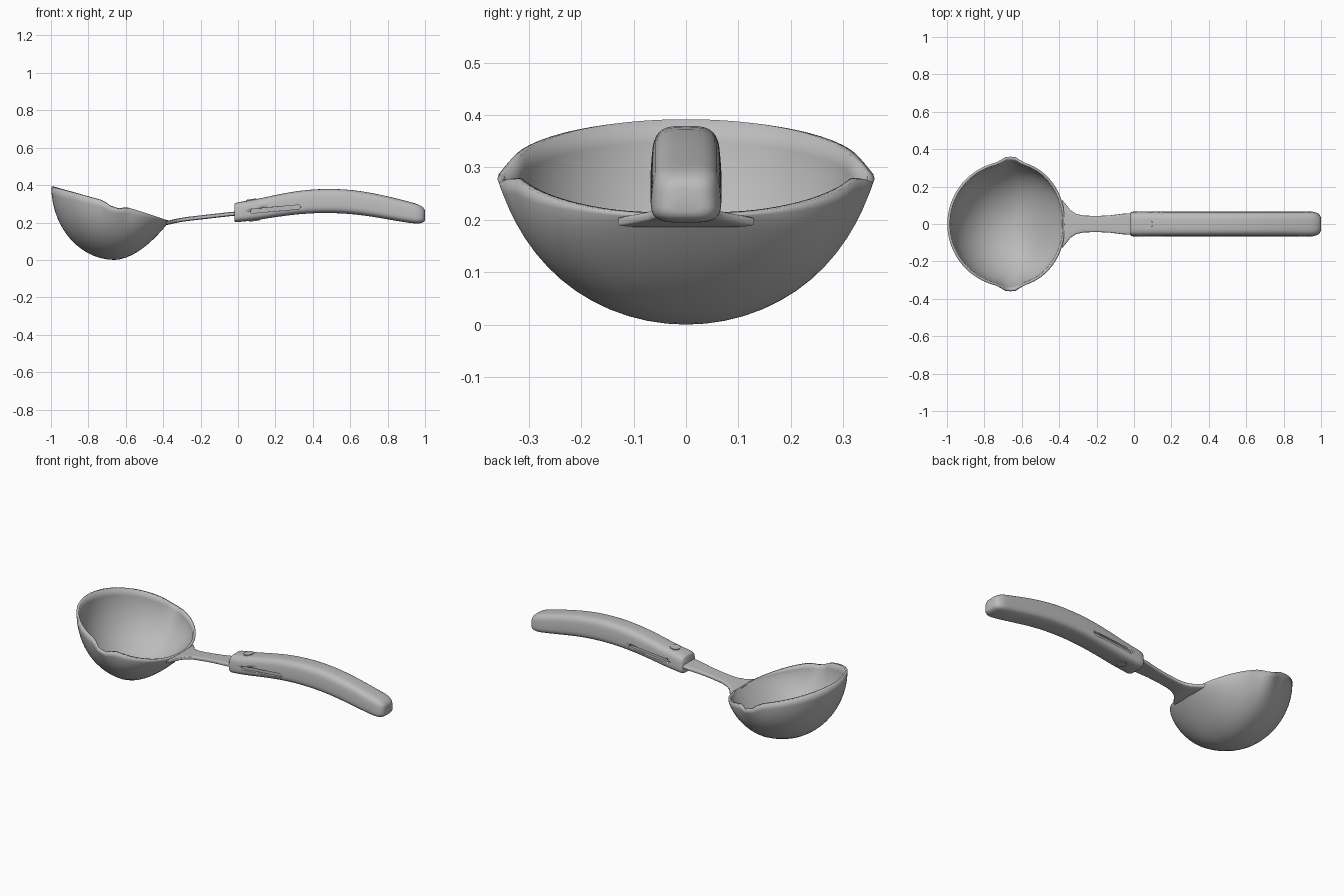
import bpy, bmesh, math
from mathutils import Matrix

cube = bpy.data.objects.get("Cube")
if cube:
    bpy.data.objects.remove(cube)

steel = bpy.data.materials.new("light grey")
steel.use_nodes = True
GREY = (0.5, 0.5, 0.5, 1)
steel.diffuse_color = GREY
steel.node_tree.nodes["Principled BSDF"].inputs["Base Color"].default_value = GREY


def finish(name, bm, angle=40):
    bmesh.ops.recalc_face_normals(bm, faces=bm.faces)
    mesh = bpy.data.meshes.new(name)
    bm.to_mesh(mesh)
    bm.free()
    mesh.materials.append(steel)
    ob = bpy.data.objects.new(name, mesh)
    bpy.context.collection.objects.link(ob)
    bpy.ops.object.select_all(action='DESELECT')
    ob.select_set(True)
    bpy.context.view_layer.objects.active = ob
    bpy.ops.object.shade_smooth_by_angle(angle=math.radians(angle))
    return ob


def loft(name, rings, angle=40):
    """Skin closed rings of equal length and cap both ends."""
    bm = bmesh.new()
    loops = [[bm.verts.new(p) for p in ring] for ring in rings]
    n = len(loops[0])
    for a, b in zip(loops, loops[1:]):
        for i in range(n):
            j = (i + 1) % n
            bm.faces.new((a[i], a[j], b[j], b[i]))
    bm.faces.new(loops[0])
    bm.faces.new(loops[-1])
    return finish(name, bm, angle)


def section(x, half_y, z_low, z_high, power, n=32, taper=0.0):
    """Rounded rectangle across x."""
    mid, half_z = (z_low + z_high) / 2, (z_high - z_low) / 2
    ring = []
    for i in range(n):
        a = math.tau * i / n
        c, s = math.cos(a), math.sin(a)
        c = math.copysign(abs(c) ** (2 / power), c)
        s = math.copysign(abs(s) ** (2 / power), s)
        ring.append((x, half_y * c * (1 - taper * s), mid + half_z * s))
    return ring


# Bowl: sloping rim with a pouring lip on each side
CX, SEGS, ROWS = -0.66, 80, 14


def bowl_point(a, t):
    c = math.cos(a)
    front = max(0, c) ** 2
    lip = math.exp(-((abs(math.sin(a)) - 1) / 0.012) ** 2)
    radius = 0.338 - 0.045 * front + 0.022 * lip * t ** 5
    height = 0.3 - 0.27 * radius * c - 0.015 * front - 0.022 * lip * t ** 5
    u = math.sin(t * math.pi / 2)
    z = (1 - front) * (1 - math.cos(t * math.pi / 2)) + front * u ** 1.8
    return CX + radius * u * c, radius * u * math.sin(a), height * z


bm = bmesh.new()
rows = [[bm.verts.new(bowl_point(math.tau * i / SEGS, r / ROWS)) for i in range(SEGS)]
        for r in range(1, ROWS + 1)]
bottom = bm.verts.new((CX, 0, 0))
for i in range(SEGS):
    j = (i + 1) % SEGS
    bm.faces.new((bottom, rows[0][j], rows[0][i]))
    for lo, hi in zip(rows, rows[1:]):
        bm.faces.new((lo[i], lo[j], hi[j], hi[i]))
bowl = finish("bowl", bm, 50)
# an open shell: make its faces point outward before thickening inward
if bowl.data.polygons[0].normal.z > 0:
    bowl.data.flip_normals()
shell = bowl.modifiers.new("wall", 'SOLIDIFY')
shell.thickness = 0.014
shell.offset = -1

# Neck: flat strip flaring into the bowl; x, half width, top height
NECK = [(-0.385, 0.13, 0.208), (-0.36, 0.10, 0.213), (-0.34, 0.074, 0.218),
        (-0.31, 0.054, 0.224), (-0.27, 0.045, 0.23), (-0.2, 0.043, 0.238),
        (-0.13, 0.046, 0.246), (-0.06, 0.055, 0.254), (0.02, 0.058, 0.262)]
loft("neck", [section(x, w, z - 0.022, z, 5) for x, w, z in NECK])

# Handle: arched grip; x, lower and upper height
GRIP = [(-0.02, 0.2, 0.305), (0.1, 0.213, 0.325), (0.2, 0.229, 0.347), (0.3, 0.242, 0.366),
        (0.4, 0.25, 0.377), (0.5, 0.251, 0.38), (0.6, 0.246, 0.375), (0.7, 0.234, 0.361),
        (0.8, 0.217, 0.34), (0.9, 0.2, 0.315), (1.0, 0.188, 0.289)]


def grip_heights(x):
    for (xa, la, ha), (xb, lb, hb) in zip(GRIP, GRIP[1:]):
        if x <= xb:
            f = (x - xa) / (xb - xa)
            return la + f * (lb - la), ha + f * (hb - ha)
    return GRIP[-1][1:]


def grip_section(x, scale):
    low, high = grip_heights(x)
    mid, half = (low + high) / 2, (high - low) / 2 * scale
    return section(x, 0.066 * scale, mid - half, mid + half, 3.6, 40, 0.08)


rings = [grip_section(-0.02, 0.86), grip_section(-0.015, 0.94), grip_section(-0.005, 0.99)]
rings += [grip_section(0.02 + 0.05 * i, 1) for i in range(19)]
for k in range(1, 9):
    a = k / 8 * math.radians(80)
    rings.append(grip_section(0.935 + 0.065 * math.sin(a) / math.sin(math.radians(80)),
                              math.cos(a) ** 0.45))
handle = loft("handle", rings, 45)

# Slots: a shallow rounded groove on each side of the handle
for side, name in ((1, "left"), (-1, "right")):
    ring_in, ring_out = [], []
    for i in range(24):
        a = math.tau * (i + 0.5) / 24
        px = math.copysign(0.122, math.cos(a)) + 0.011 * math.cos(a)
        pz = 0.011 * math.sin(a) + 0.09 * px
        ring_in.append((0.2 + px, side * 0.052, 0.272 + pz))
        ring_out.append((0.2 + px, side * 0.12, 0.272 + pz))
    cutter = loft(name + "_slot_cutter", [ring_in, ring_out])
    cutter.hide_render = True
    cutter.hide_set(True)
    cutter.display_type = 'WIRE'
    cut = handle.modifiers.new(name + "_slot", 'BOOLEAN')
    cut.object = cutter
    cut.operation = 'DIFFERENCE'
    cut.solver = 'EXACT'

# Rivet: round pin showing on the top and underside
bm = bmesh.new()
low, high = grip_heights(0.08)
bmesh.ops.create_cone(bm, cap_ends=True, segments=32, radius1=0.028, radius2=0.028,
                      depth=high - low + 0.008,
                      matrix=Matrix.Translation((0.08, 0, (low + high) / 2))
                      @ Matrix.Rotation(-0.15, 4, 'Y'))
finish("rivet", bm)
